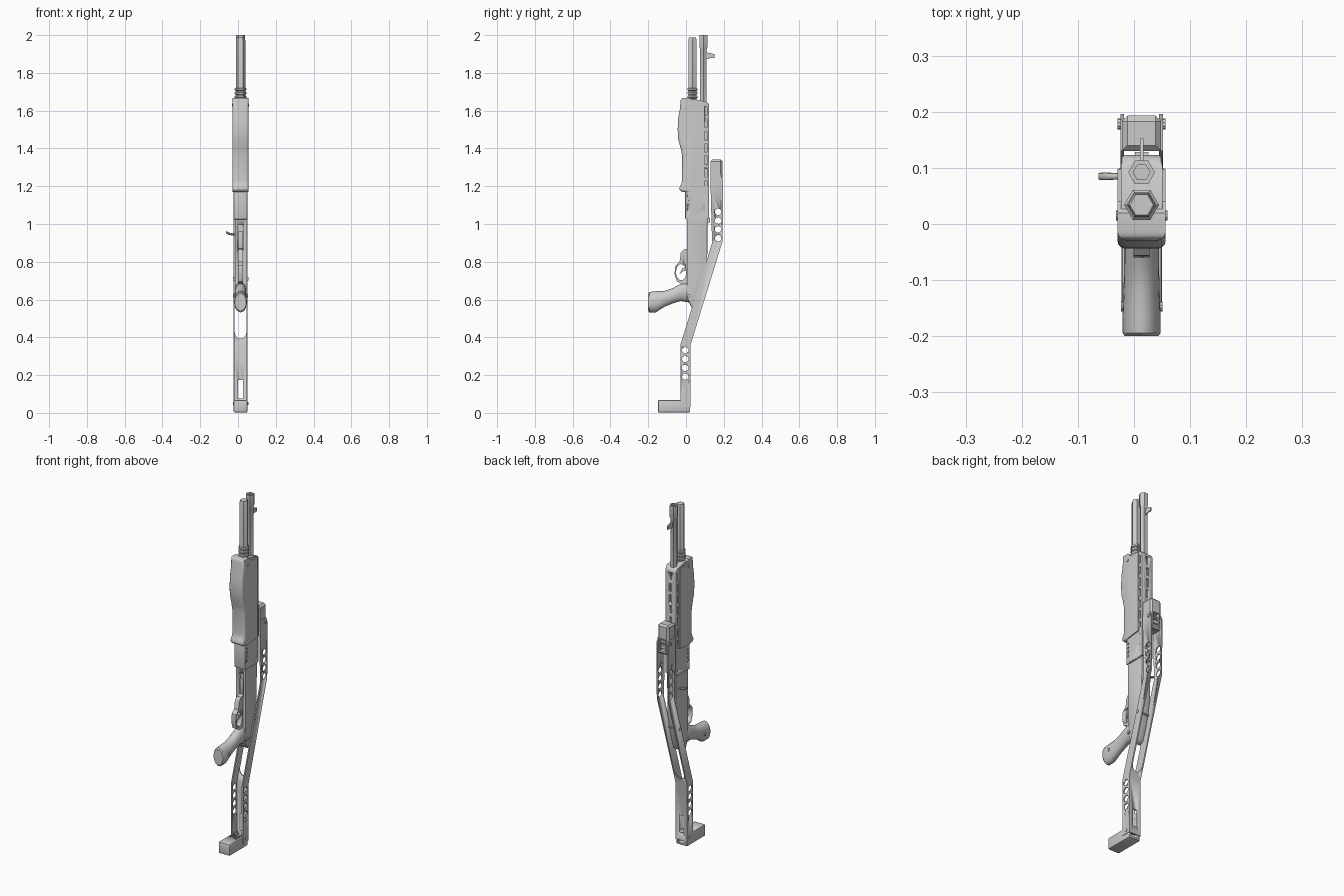
import bpy, bmesh
from math import sin, cos, tau, radians
from mathutils import Vector

if "Cube" in bpy.data.objects:
    bpy.data.objects.remove(bpy.data.objects["Cube"], do_unlink=True)

CX = 0.0135  # centre plane of the body
grey = bpy.data.materials.new("plain_grey")
grey.use_nodes = True
grey.diffuse_color = (0.6, 0.6, 0.6, 1)
grey.node_tree.nodes["Principled BSDF"].inputs["Base Color"].default_value = (0.6, 0.6, 0.6, 1)


def finish(bm, name):
    bmesh.ops.recalc_face_normals(bm, faces=bm.faces)
    me = bpy.data.meshes.new(name)
    bm.to_mesh(me)
    bm.free()
    ob = bpy.data.objects.new(name, me)
    bpy.context.collection.objects.link(ob)
    me.materials.append(grey)
    bpy.ops.object.select_all(action="DESELECT")
    ob.select_set(True)
    bpy.context.view_layer.objects.active = ob
    bpy.ops.object.shade_smooth_by_angle(angle=radians(35))
    return ob


def prism(name, outline, half, x=0.0, bevel=0.0, pick=None, segments=2):
    """Side outline (y, z) extruded across x; pick chooses the bevelled edges."""
    bm = bmesh.new()
    face = bm.faces.new([bm.verts.new((CX + x - half, y, z)) for y, z in outline])
    side = bmesh.ops.extrude_face_region(bm, geom=[face])["geom"]
    bmesh.ops.translate(bm, vec=(2 * half, 0, 0),
                        verts=[g for g in side if isinstance(g, bmesh.types.BMVert)])
    bmesh.ops.recalc_face_normals(bm, faces=bm.faces)
    if bevel:
        edges = [e for e in bm.edges if e.calc_face_angle(0) > 0.5
                 and (pick is None or all(pick(v.co) for v in e.verts))]
        bmesh.ops.bevel(bm, geom=edges, offset=bevel, segments=segments,
                        affect="EDGES", profile=0.5, clamp_overlap=True)
    return finish(bm, name)


def box(name, y0, y1, z0, z1, half, **kw):
    return prism(name, [(y0, z0), (y1, z0), (y1, z1), (y0, z1)], half, **kw)


def oval(y, z, ry, rz=None, n=16):
    rz = rz or ry
    return [(y + ry * cos(tau * i / n), z + rz * sin(tau * i / n)) for i in range(n)]


def loft(name, rings):
    bm = bmesh.new()
    loops = [[bm.verts.new(p) for p in ring] for ring in rings]
    for a, b in zip(loops, loops[1:]):
        for i in range(len(a)):
            j = (i + 1) % len(a)
            bm.faces.new((a[i], a[j], b[j], b[i]))
    bm.faces.new(loops[0])
    bm.faces.new(loops[-1])
    return finish(bm, name)


def tube(name, y, steps, sides=6):
    """Upright faceted tube from (z, radius) steps."""
    return loft(name, [[(CX + r * cos(tau * i / sides), y + r * sin(tau * i / sides), z)
                        for i in range(sides)] for z, r in steps])


def cut(ob, cutters):
    for c in cutters:
        c.hide_render = True
        mod = ob.modifiers.new("cut", "BOOLEAN")
        mod.object, mod.solver = c, "EXACT"
        bpy.context.view_layer.objects.active = ob
        bpy.ops.object.modifier_apply(modifier=mod.name)
        bpy.data.objects.remove(c, do_unlink=True)


# Barrel and magazine tube
tube("barrel", 0.092, [(1.60, 0.02), (1.925, 0.02), (1.935, 0.024), (2.0, 0.024),
                       (2.0, 0.015), (1.96, 0.015)])
tube("magazine_tube", 0.034, [(1.60, 0.025), (1.975, 0.025), (1.987, 0.021)])
for k in range(3):
    z = 1.665 + 0.02 * k
    tube("magazine_collar", 0.034, [(z, 0.026), (z + 0.004, 0.031), (z + 0.012, 0.031), (z + 0.016, 0.026)])
prism("front_sight", [(0.1, 1.87), (0.13, 1.878), (0.152, 1.878), (0.152, 1.898), (0.13, 1.905), (0.1, 1.91)], 0.003)

# Fore-end grip with rounded front
prism("fore_end", [(-0.028, 1.668), (0.02, 1.668), (0.04, 1.645), (0.098, 1.645), (0.098, 1.18), (-0.005, 1.168),
                   (-0.037, 1.175), (-0.034, 1.195), (-0.02, 1.22), (-0.02, 1.36), (-0.028, 1.40),
                   (-0.042, 1.45), (-0.044, 1.50), (-0.042, 1.56), (-0.032, 1.61)],
      0.043, bevel=0.014, pick=lambda c: c.y < 0 and abs(abs(c.x - CX) - 0.043) < 1e-4, segments=3)

# Slotted heat shield
shield = prism("heat_shield", [(0.02, 1.03), (0.123, 1.03), (0.123, 1.63), (0.112, 1.645), (0.05, 1.66), (0.02, 1.66)],
               0.037, bevel=0.008, pick=lambda c: c.y > 0.1)
slots = []
for k in range(9):
    z = 1.055 + 0.065 * k
    slots += [box("slot", 0.1, 0.112, z, z + 0.045, 0.008, x=s * 0.037) for s in (-1, 1)]
    slots.append(box("slot", 0.112, 0.14, z, z + 0.045, 0.008))
cut(shield, slots)

# Receiver front ring with vent holes
vent = box("vented_ring", -0.006, 0.11, 1.025, 1.2, 0.036, bevel=0.008, pick=lambda c: c.y < 0.05)
cut(vent, [prism("hole", oval(0.012 + 0.018 * i, 1.07 + 0.024 * j, 0.006, n=8), 0.006, x=s * 0.037)
           for i in range(3) for j in range(4) for s in (-1, 1)])

# Receiver with loading port
receiver = prism("receiver", [(0.006, 1.04), (0.006, 0.68), (0.0, 0.62), (0.03, 0.555), (0.055, 0.57),
                              (0.085, 0.66), (0.112, 0.80), (0.115, 1.04)], 0.0305,
                 bevel=0.007, pick=lambda c: c.z < 1.03 or c.y > 0.05)
cut(receiver, [box("port", -0.02, 0.025, 0.86, 0.995, 0.016)])
box("shell_lifter", 0.012, 0.03, 0.87, 0.96, 0.011, bevel=0.003)
prism("rear_sight", [(0.105, 1.0), (0.128, 1.01), (0.128, 1.03), (0.105, 1.035)], 0.012)

# Trigger guard and trigger
guard = prism("trigger_guard", [(0.015, 0.87), (-0.012, 0.865), (-0.028, 0.845), (-0.034, 0.80), (-0.056, 0.78),
                                (-0.061, 0.735), (-0.048, 0.695), (-0.02, 0.682), (0.015, 0.685)], 0.014)
cut(guard, [prism("opening", oval(-0.026, 0.745, 0.027, 0.043), 0.03)])
prism("trigger", [(0.01, 0.775), (-0.02, 0.765), (-0.034, 0.735), (-0.026, 0.74), (-0.012, 0.752), (0.01, 0.75)], 0.006)

# Pistol grip, lofted from (y, z, half height, half width)
grip = [(-0.2, 0.586, 0.046, 0.03), (-0.194, 0.586, 0.054, 0.034), (-0.16, 0.588, 0.056, 0.034),
        (-0.115, 0.603, 0.042, 0.032), (-0.07, 0.62, 0.041, 0.031), (-0.03, 0.637, 0.045, 0.031),
        (0.005, 0.64, 0.053, 0.03), (0.04, 0.63, 0.05, 0.026)]
loft("pistol_grip", [[(CX + w * cos(tau * i / 20), y, z + h * sin(tau * i / 20)) for i in range(20)]
                     for y, z, h, w in grip])

# Folding stock arms with lightening holes
arm = [(0.13, 1.20), (0.138, 0.90), (-0.03, 0.36), (-0.03, 0.03), (0.024, 0.03),
       (0.024, 0.36), (0.194, 0.91), (0.196, 1.23), (0.185, 1.26), (0.13, 1.26)]
for side, label in ((-1, "right"), (1, "left")):
    ob = prism(label + "_stock_arm", arm, 0.0035, x=side * 0.0345)
    cut(ob, [prism("hole", oval(y, z0 + 0.0465 * k, 0.017), 0.02, x=side * 0.0345)
             for y, z0 in ((-0.004, 0.192), (0.17, 0.925)) for k in range(4)])

# Back plate of the stock, notched above and slotted below
plate = prism("stock_back_plate", [(0.018, 0.03), (0.024, 0.03), (0.024, 0.36), (0.045, 0.43), (0.039, 0.43),
                                   (0.018, 0.36)], 0.033)
notch = loft("notch", [[(CX + 0.031 * cos(tau * i / 20), y, 0.428 + 0.035 * sin(tau * i / 20))
                        for i in range(20)] for y in (-0.05, 0.1)])
cut(plate, [notch, box("slot", -0.05, 0.1, 0.075, 0.175, 0.014)])

# Upper stock block with latch window
block = box("stock_top_block", 0.13, 0.193, 1.17, 1.342, 0.035, bevel=0.01,
            pick=lambda c: c.y > 0.18 or c.z > 1.33, segments=1)
cut(block, [box("window", 0.165, 0.25, 1.19, 1.26, 0.018), box("relief", 0.1, 0.16, 1.0, 1.29, 0.02)])
box("stock_latch", 0.165, 0.185, 1.2, 1.22, 0.02)

# Butt hook, open at the rear
butt = box("butt_hook", -0.148, 0.022, 0.002, 0.068, 0.036, bevel=0.006)
cut(butt, [box("pocket", -0.03, 0.1, 0.014, 0.1, 0.024)])

# Pivot screws on both sides
for y, z, reach, r in ((0.015, 1.63, 0.046, 0.009), (0.178, 1.235, 0.043, 0.01), (0.015, 0.62, 0.04, 0.009),
                       (-0.147, 0.59, 0.037, 0.009), (0.0, 0.05, 0.041, 0.008), (0.09, 0.71, 0.041, 0.009)):
    prism("pivot_screw", oval(y, z, r, n=10), reach)

# Curved bolt handle on the right side
handle = [(-0.015, 0.946, 0.006), (-0.035, 0.946, 0.006), (-0.052, 0.95, 0.007), (-0.063, 0.957, 0.006)]
loft("bolt_handle", [[(x, 0.085 + r * cos(tau * i / 10), z + r * sin(tau * i / 10)) for i in range(10)]
                     for x, z, r in handle])
